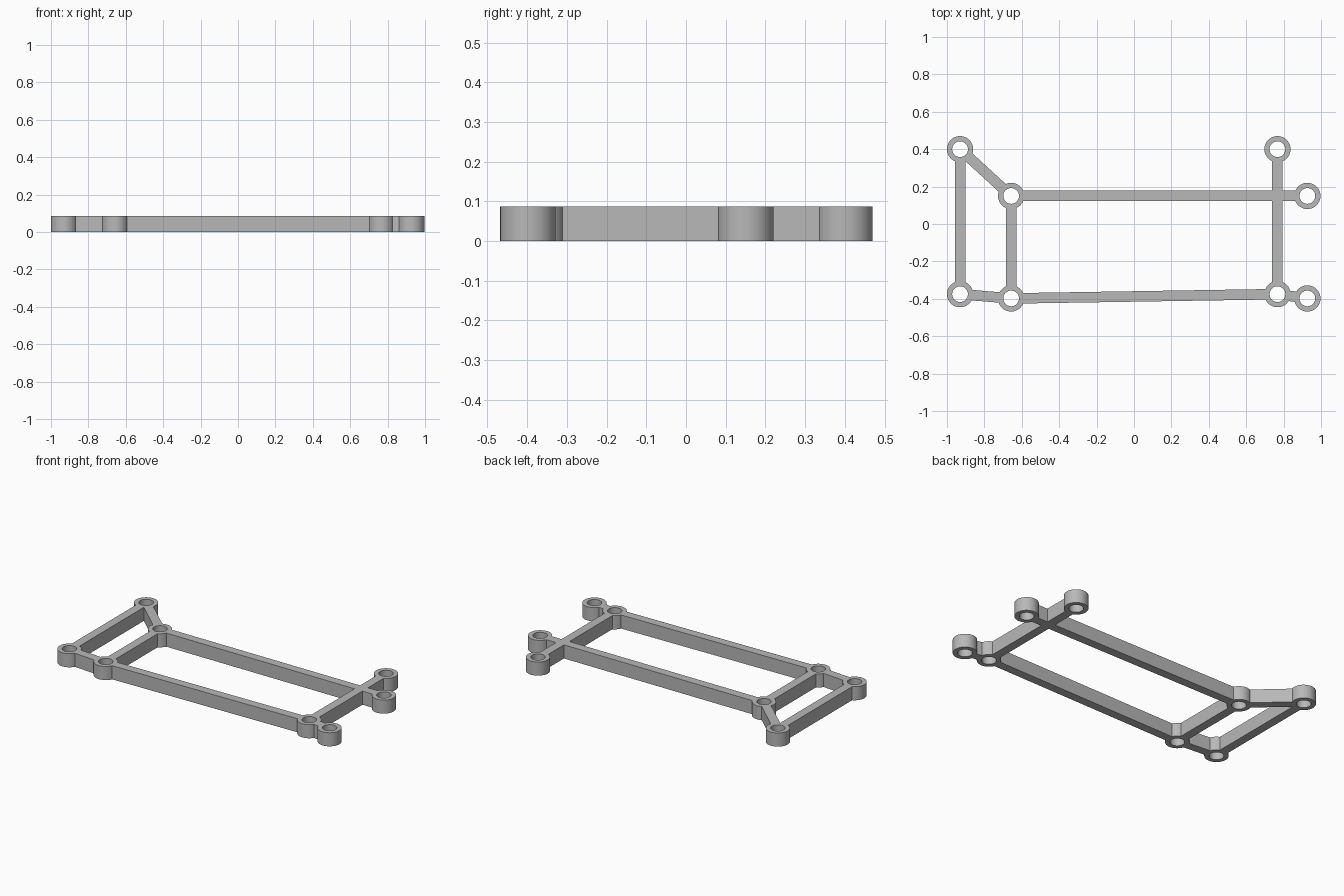
import bpy
import bmesh
import math
from mathutils import Matrix, Vector

cube = bpy.data.objects.get("Cube")
if cube:
    bpy.data.objects.remove(cube, do_unlink=True)

HEIGHT = 0.087
OUTER, INNER = 0.07, 0.042
BAR_WIDTH = 0.056
BAR_INSET = 0.05   # bars end inside the ring wall, clear of the hole

grey = bpy.data.materials.new("plain grey")
grey.use_nodes = True
colour = (0.48, 0.48, 0.48, 1)
grey.diffuse_color = colour
grey.node_tree.nodes["Principled BSDF"].inputs["Base Color"].default_value = colour

# Mounting points of the frame
posts = {
    "back_right_outer": (-0.93, 0.40),
    "back_right_inner": (-0.657, 0.15),
    "front_right_outer": (-0.93, -0.375),
    "front_right_inner": (-0.657, -0.398),
    "back_left_inner": (0.767, 0.40),
    "back_left_outer": (0.927, 0.15),
    "front_left_inner": (0.767, -0.375),
    "front_left_outer": (0.927, -0.398),
}


def finish(name, bm, location):
    bmesh.ops.recalc_face_normals(bm, faces=bm.faces)
    mesh = bpy.data.meshes.new(name)
    bm.to_mesh(mesh)
    bm.free()
    mesh.materials.append(grey)
    obj = bpy.data.objects.new(name, mesh)
    obj.location = location
    bpy.context.collection.objects.link(obj)
    return obj


def ring(name, centre):
    """Standoff: a rectangular wall section spun round the hole axis."""
    bm = bmesh.new()
    section = [(INNER, 0), (OUTER, 0), (OUTER, HEIGHT), (INNER, HEIGHT)]
    verts = [bm.verts.new((r, 0, z)) for r, z in section]
    edges = [bm.edges.new((verts[i], verts[i - 1])) for i in range(len(verts))]
    bmesh.ops.spin(bm, geom=verts + edges, cent=(0, 0, 0), axis=(0, 0, 1),
                   angle=math.tau, steps=64)
    bmesh.ops.remove_doubles(bm, verts=bm.verts, dist=0.0001)
    obj = finish(name, bm, (*centre, 0))
    bpy.ops.object.select_all(action="DESELECT")
    obj.select_set(True)
    bpy.context.view_layer.objects.active = obj
    bpy.ops.object.shade_smooth_by_angle(angle=math.radians(30))


def bar(name, start, end):
    """Straight strut joining the walls of two standoffs."""
    a, b = Vector(posts[start]), Vector(posts[end])
    span = b - a
    size = (span.length - 2 * BAR_INSET, BAR_WIDTH, HEIGHT)
    bm = bmesh.new()
    bmesh.ops.create_cube(bm, size=1, matrix=Matrix.Diagonal((*size, 1)))
    turn = Matrix.Rotation(math.atan2(span.y, span.x), 4, "Z")
    bmesh.ops.transform(bm, matrix=turn, verts=bm.verts)
    finish(name, bm, (*((a + b) / 2), HEIGHT / 2))


for post, centre in posts.items():
    ring(post + "_standoff", centre)

# Struts of the frame
bar("right_outer_strut", "front_right_outer", "back_right_outer")
bar("right_inner_strut", "front_right_inner", "back_right_inner")
bar("diagonal_strut", "back_right_outer", "back_right_inner")
bar("front_right_link", "front_right_outer", "front_right_inner")
bar("front_long_strut", "front_right_inner", "front_left_inner")
bar("front_left_link", "front_left_inner", "front_left_outer")
bar("back_long_strut", "back_right_inner", "back_left_outer")
bar("left_strut", "front_left_inner", "back_left_inner")
